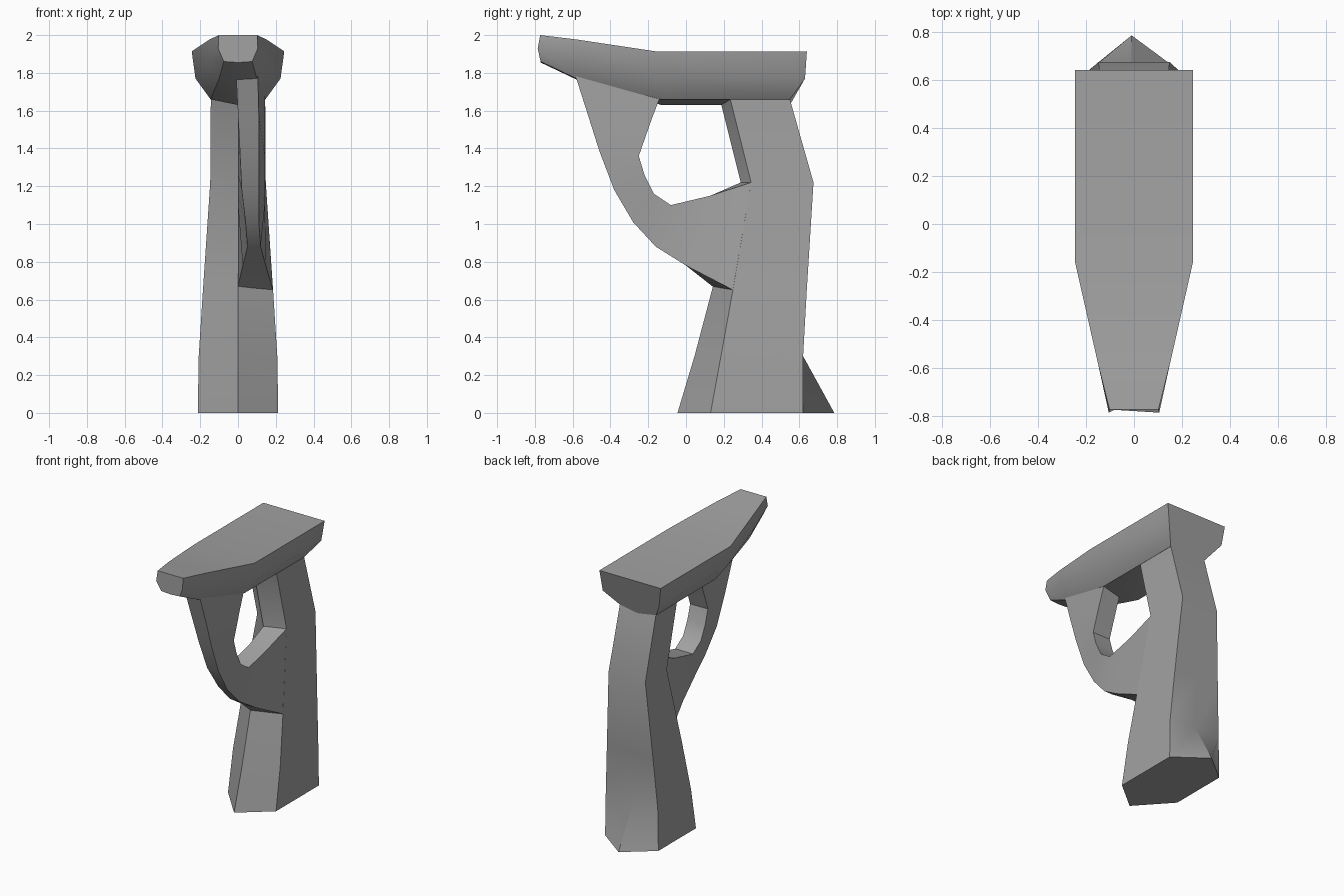
import bpy
import bmesh
import math

default_cube = bpy.data.objects.get("Cube")
if default_cube:
    bpy.data.objects.remove(default_cube, do_unlink=True)

# One plain grey finish
grey = bpy.data.materials.new("matte_grey")
colour = (0.36, 0.36, 0.36, 1)
grey.use_nodes = True
grey.diffuse_color = colour
for node in grey.node_tree.nodes:
    if node.type == "BSDF_PRINCIPLED":
        node.inputs["Base Color"].default_value = colour


def loft(name, rings):
    """Join matching cross-sections into one closed, partly smooth solid."""
    bm = bmesh.new()
    rows = [[bm.verts.new(point) for point in ring] for ring in rings]
    count = len(rows[0])
    for lower, upper in zip(rows, rows[1:]):
        for i in range(count):
            j = (i + 1) % count
            bm.faces.new((lower[i], lower[j], upper[j], upper[i]))
    bm.faces.new(rows[0])
    bm.faces.new(rows[-1])
    bmesh.ops.recalc_face_normals(bm, faces=bm.faces)
    mesh = bpy.data.meshes.new(name)
    bm.to_mesh(mesh)
    bm.free()
    mesh.materials.append(grey)
    obj = bpy.data.objects.new(name, mesh)
    bpy.context.collection.objects.link(obj)
    bpy.ops.object.select_all(action="DESELECT")
    obj.select_set(True)
    bpy.context.view_layer.objects.active = obj
    bpy.ops.object.shade_smooth_by_angle(angle=math.radians(30))
    return obj


# Handle: six-sided sections with a front ridge and a heel at the back
def handle_ring(z, half, front_left, ridge, front_right, back, heel):
    return [(half, front_left, z), (half, back, z), (-0.01, heel, z),
            (-half, back, z), (-half, front_right, z), (0, ridge, z)]


loft("handle", [
    handle_ring(0, 0.213, 0.13, -0.045, 0.19, 0.62, 0.785),
    handle_ring(0.3, 0.208, 0.185, 0.045, 0.24, 0.62, 0.62),
    handle_ring(0.66, 0.185, 0.25, 0.14, 0.31, 0.64, 0.64),
    handle_ring(1.22, 0.147, 0.345, 0.29, 0.43, 0.675, 0.675),
    handle_ring(1.66, 0.144, 0.235, 0.18, 0.31, 0.55, 0.55),
])


# Top rail: mirrored sections with a shallow keel, tapering to the nose
def rail_ring(top, middle, bottom, keel_z):
    half = [top, middle, bottom]
    keel = (0, bottom[1], keel_z)
    return half + [keel] + [(-x, y, z) for x, y, z in reversed(half)]


loft("top_rail", [
    rail_ring((0.102, -0.772, 2), (0.105, -0.785, 1.93), (0.075, -0.77, 1.86), 1.855),
    rail_ring((0.15, -0.58, 1.977), (0.15, -0.58, 1.87), (0.1, -0.58, 1.77), 1.765),
    rail_ring((0.245, -0.16, 1.914), (0.225, -0.15, 1.77), (0.145, -0.13, 1.66), 1.63),
    rail_ring((0.245, 0.64, 1.914), (0.225, 0.63, 1.77), (0.145, 0.55, 1.66), 1.63),
])


# Finger guard: offset to one side, following an outer and an inner curve
def guard_ring(outer, inner, left=0.0, right=0.11):
    return [(left, *outer), (right, *outer), (0.142, *inner), (0, *inner)]


guard = [
    guard_ring((-0.587, 1.79), (-0.13, 1.69), -0.01, 0.105),
    guard_ring((-0.52, 1.58), (-0.18, 1.56)),
    guard_ring((-0.46, 1.39), (-0.25, 1.36), 0.01),
    guard_ring((-0.38, 1.18), (-0.22, 1.26), 0.02),
    guard_ring((-0.28, 1.01), (-0.17, 1.16), 0.04),
    guard_ring((-0.16, 0.88), (-0.08, 1.1), 0.05, 0.12),
    guard_ring((0, 0.78), (0.13, 1.15), 0.025, 0.147),
    # the last section meets the handle's front corner and ridge
    [(0, 0.14, 0.67), (0.185, 0.25, 0.65), (0.147, 0.345, 1.22), (0, 0.29, 1.22)],
]
loft("finger_guard", guard)
